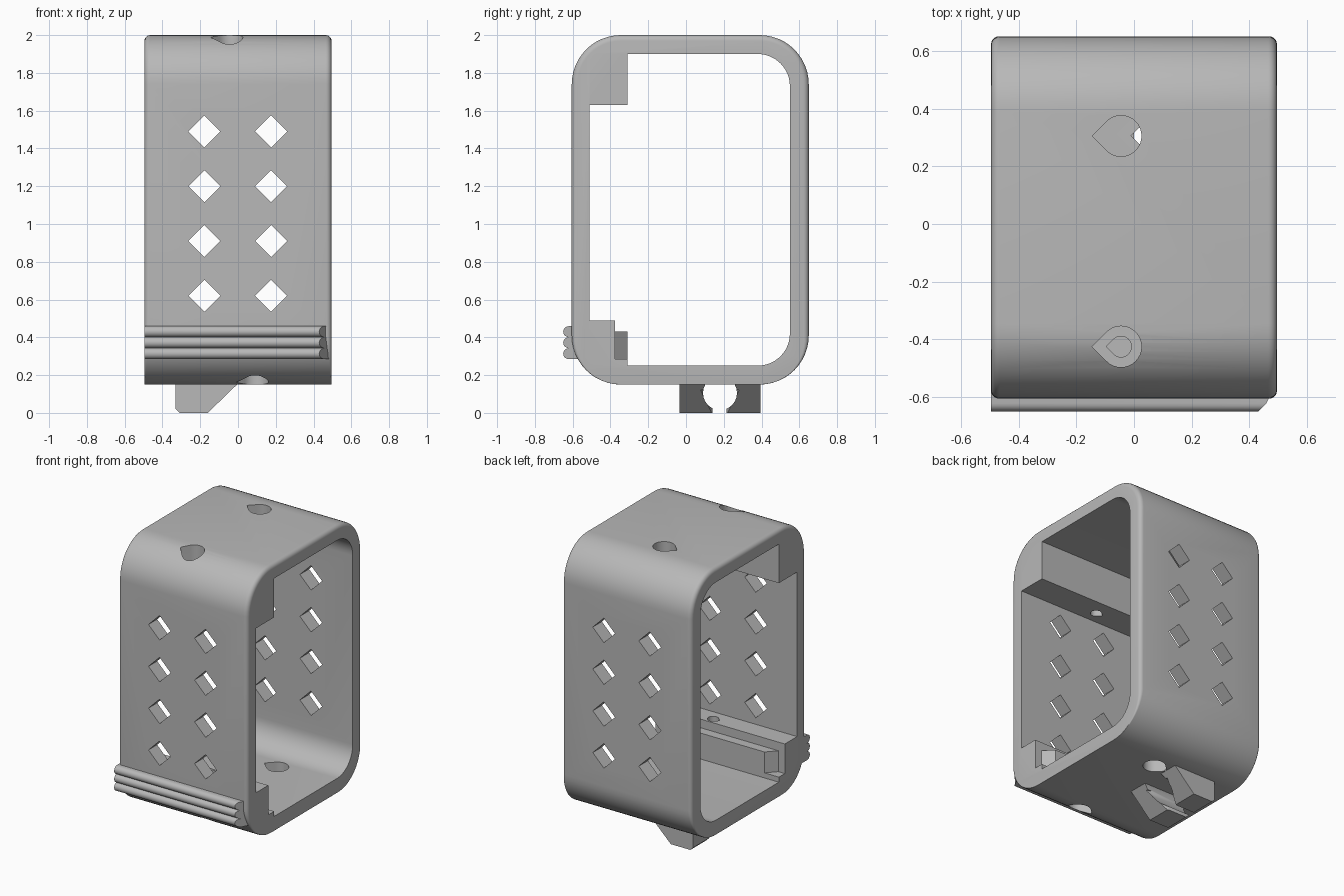
import bpy, bmesh
from math import sin, cos, pi, radians

cube = bpy.data.objects.get("Cube")
if cube:
    bpy.data.objects.remove(cube, do_unlink=True)

grey = bpy.data.materials.new("plain grey")
grey.use_nodes = True
COLOUR = (0.48, 0.48, 0.48, 1)
grey.diffuse_color = COLOUR
grey.node_tree.nodes["Principled BSDF"].inputs["Base Color"].default_value = COLOUR

HALF = 0.495  # half width of the frame


def finish(name, bm):
    bmesh.ops.recalc_face_normals(bm, faces=bm.faces)
    mesh = bpy.data.meshes.new(name)
    bm.to_mesh(mesh)
    bm.free()
    mesh.materials.append(grey)
    obj = bpy.data.objects.new(name, mesh)
    bpy.context.collection.objects.link(obj)
    return obj


def loft(bm, rings):
    loops = [[bm.verts.new(p) for p in ring] for ring in rings]
    n = len(loops[0])
    for a, b in zip(loops, loops[1:]):
        for i in range(n):
            j = (i + 1) % n
            bm.faces.new((a[i], a[j], b[j], b[i]))
    bm.faces.new(loops[0])
    bm.faces.new(loops[-1][::-1])


def add_prism(bm, pts, lo, hi, axis):
    place = {"x": lambda a, b, t: (t, a, b),
             "y": lambda a, b, t: (a, t, b),
             "z": lambda a, b, t: (a, b, t)}[axis]
    loft(bm, [[place(a, b, t) for a, b in pts] for t in (lo, hi)])


def prism(name, pts, lo, hi, axis):
    bm = bmesh.new()
    add_prism(bm, pts, lo, hi, axis)
    return finish(name, bm)


def arc(cx, cy, r, start, end, steps):
    angles = [radians(start + (end - start) * i / steps) for i in range(steps + 1)]
    return [(cx + r * cos(a), cy + r * sin(a)) for a in angles]


def activate(obj):
    bpy.ops.object.select_all(action="DESELECT")
    obj.select_set(True)
    bpy.context.view_layer.objects.active = obj


def cut(obj, cutter):
    activate(obj)
    mod = obj.modifiers.new("cut", "BOOLEAN")
    mod.operation = "DIFFERENCE"
    mod.solver = "EXACT"
    mod.object = cutter
    bpy.ops.object.modifier_apply(modifier=mod.name)
    bpy.data.objects.remove(cutter, do_unlink=True)


def smooth(obj):
    activate(obj)
    bpy.ops.object.shade_smooth_by_angle(angle=radians(32))


# Outer shell: rounded rectangle, rim fillet fading out towards the bottom
RADIUS, FILLET = 0.26, 0.03
outline = []
for cy, cz, start in ((0.39, 1.74, 0), (-0.345, 1.74, 90), (-0.345, 0.41, 180), (0.39, 0.41, 270)):
    for k in range(13):
        a = radians(start + 90 * k / 12)
        outline.append((cy + RADIUS * cos(a), cz + RADIUS * sin(a), cos(a), sin(a)))


def shell_ring(side, angle):
    ring = []
    for y, z, ny, nz in outline:
        f = FILLET * min(1, max(0.04, (z - 0.15) / 0.3))
        inset = f * (1 - cos(angle))
        ring.append((side * (HALF - f + f * sin(angle)), y - ny * inset, z - nz * inset))
    return ring


steps = [i * pi / 10 for i in range(6)]
bm = bmesh.new()
loft(bm, [shell_ring(-1, a) for a in reversed(steps)] + [shell_ring(1, a) for a in steps])
frame = finish("frame", bm)

# Opening, leaving a block at the upper front and a stepped one at the lower front
opening = [(-0.31, 1.90), (-0.31, 1.63), (-0.51, 1.63), (-0.51, 0.49),
           (-0.375, 0.49), (-0.375, 0.285), (-0.31, 0.285), (-0.31, 0.25)]
opening += arc(0.38, 0.42, 0.17, 270, 360, 12) + arc(0.38, 1.73, 0.17, 0, 90, 12)
cut(frame, prism("opening_cutter", opening, -0.7, 0.7, "x"))

# Diamond windows through front and back walls
bm = bmesh.new()
for x in (-0.178, 0.175):
    for row in range(4):
        add_prism(bm, arc(x, 0.62 + 0.29 * row, 0.085, 0, 270, 3), -0.8, 0.8, "y")
cut(frame, finish("window_cutter", bm))


# Teardrop screw holes, in wide bores and narrow pins
def teardrop(x, y, r):
    return arc(x, y, r, -135, 135, 24) + [(x - r * 1.414, y)]


bm = bmesh.new()
for x, lo, hi in ((-0.045, 1.78, 2.1), (0.09, 0, 0.36)):
    for y in (0.305, -0.425):
        add_prism(bm, teardrop(x, y, 0.071), lo, hi, "z")
cut(frame, finish("bore_cutter", bm))
bm = bmesh.new()
for x, lo, hi in ((-0.045, 1.5, 1.85), (0.09, 0.3, 0.6)):
    add_prism(bm, teardrop(x, -0.425, 0.036), lo, hi, "z")
cut(frame, finish("pin_cutter", bm))
smooth(frame)

# Ledge with chamfered ends behind the lower block
ledge = prism("lower_ledge", [(-0.45, -0.38), (-0.385, -0.31), (0.385, -0.31), (0.45, -0.38)],
              0.26, 0.43, "z")

# Three rounded grip ribs with a slanted end on the left
profile = [(-0.55, 0.46), (-0.55, 0.285)]
for i in range(3):
    profile += arc(-0.621, 0.314 + 0.058 * i, 0.029, 270, 90, 10)
ribs = prism("grip_ribs", profile, -HALF, HALF, "x")
for v in ribs.data.vertices:
    if v.co.x > 0:
        v.co.x = HALF - max(0, -0.585 - v.co.y)
smooth(ribs)

# Hooked clip underneath, with a round channel and a flared slot
clip = prism("bottom_clip", [(-0.33, 0.155), (-0.33, 0.02), (-0.31, 0), (-0.16, 0), (0, 0.155)],
             -0.035, 0.395, "y")
cut(clip, prism("channel_cutter", arc(0.18, 0.105, 0.09, 0, 345, 23), -0.5, 0.2, "x"))
slot = [(-0.5, 0.14), (-0.17, 0.14), (0, 0.06), (0, 0.30), (-0.17, 0.215), (-0.5, 0.215)]
cut(clip, prism("slot_cutter", slot, -0.1, 0.12, "z"))
smooth(clip)
